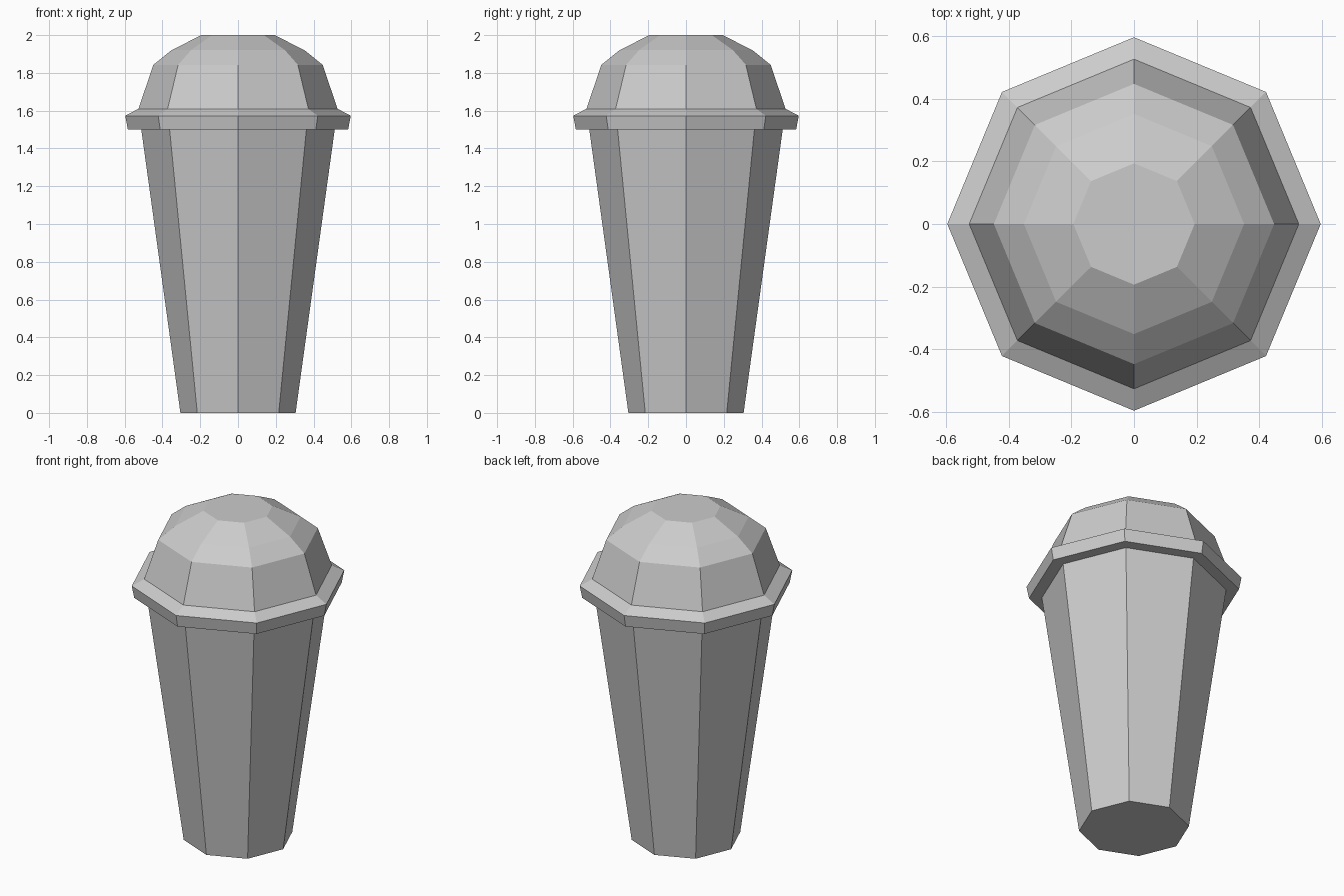
import bpy, bmesh
from math import cos, sin, tau

if "Cube" in bpy.data.objects:
    bpy.data.objects.remove(bpy.data.objects["Cube"])

SIDES = 8


def lathe(name, profile, cap_top=True):
    """Flat-faced octagonal solid from (radius, z) rings, bottom to top."""
    bm = bmesh.new()
    rings = [[bm.verts.new((r * cos(tau * i / SIDES), r * sin(tau * i / SIDES), z))
              for i in range(SIDES)] for r, z in profile]
    for low, high in zip(rings, rings[1:]):
        for i in range(SIDES):
            j = (i + 1) % SIDES
            bm.faces.new((low[i], low[j], high[j], high[i]))
    bm.faces.new(rings[0][::-1])
    if cap_top:
        bm.faces.new(rings[-1])
    mesh = bpy.data.meshes.new(name)
    bm.to_mesh(mesh)
    bm.free()
    obj = bpy.data.objects.new(name, mesh)
    bpy.context.collection.objects.link(obj)
    return obj


# Tapered cup, its open mouth closed by the lid
lathe("cup", [(0.305, 0), (0.512, 1.5)], cap_top=False)

# Domed lid with a projecting rim
lathe("domed_lid", [(0.583, 1.5), (0.597, 1.573), (0.527, 1.61),
                    (0.448, 1.843), (0.352, 1.92), (0.194, 2.0)])
